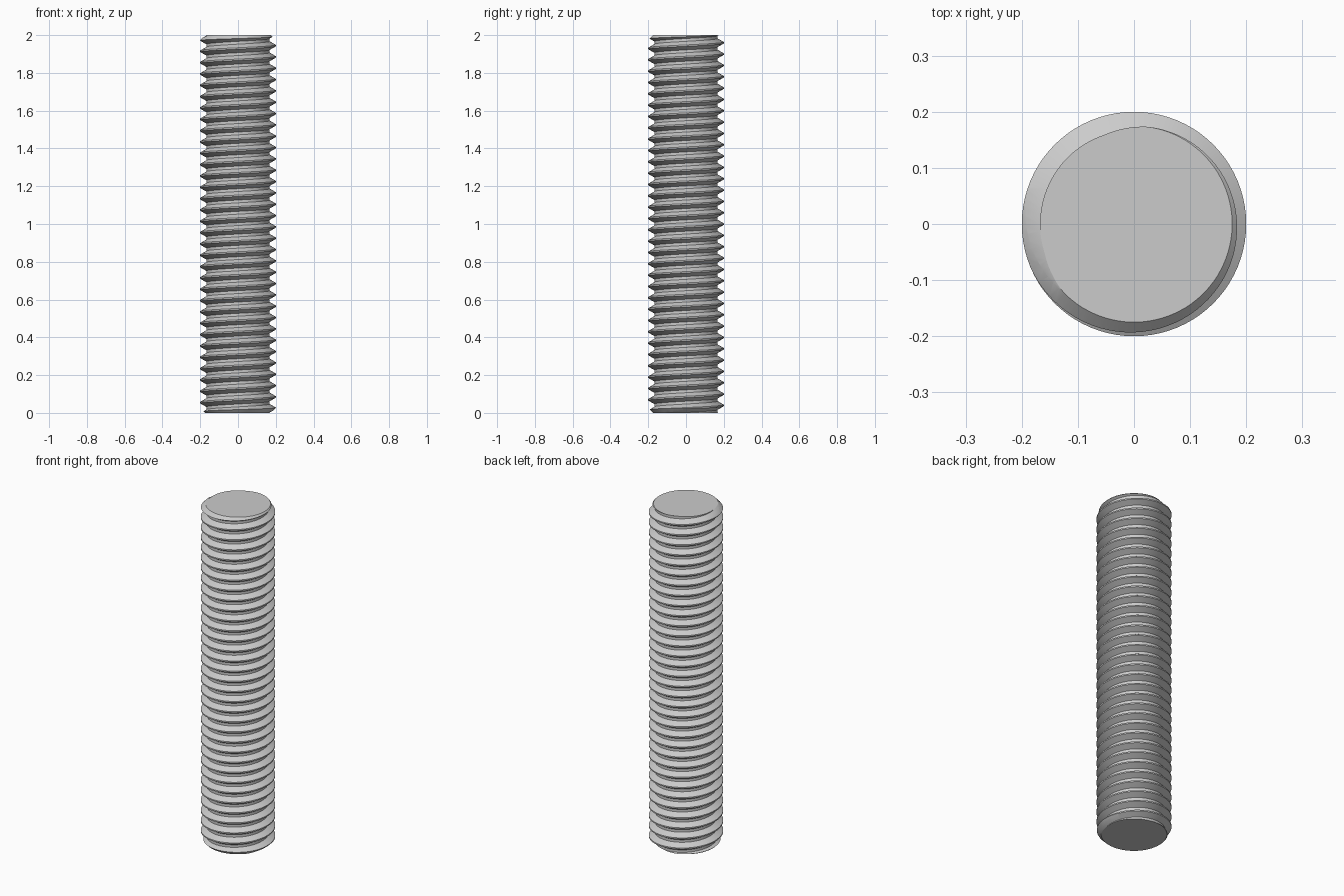
import bpy, bmesh, math
from mathutils import Vector

cube = bpy.data.objects.get("Cube")
if cube:
    bpy.data.objects.remove(cube, do_unlink=True)

LENGTH, CREST, ROOT, PITCH = 2.0, 0.2, 0.1675, 0.06
CHAMFER = 0.175          # radius of the flat end faces
PHASE = 2.0045           # crest height at angle zero, modulo the pitch
SEG = 80                 # steps per turn

# One plain steel colour
steel = bpy.data.materials.new("steel_grey")
steel.use_nodes = True
colour = (0.6, 0.6, 0.6, 1)
steel.diffuse_color = colour
steel.node_tree.nodes["Principled BSDF"].inputs["Base Color"].default_value = colour


def make_object(name, bm):
    bmesh.ops.recalc_face_normals(bm, faces=bm.faces)
    mesh = bpy.data.meshes.new(name)
    bm.to_mesh(mesh)
    bm.free()
    mesh.materials.append(steel)
    obj = bpy.data.objects.new(name, mesh)
    bpy.context.collection.objects.link(obj)
    return obj


# Thread: a trapezoid profile swept up a helix, each turn joined to the next
half_crest = PITCH / 16
half_base = half_crest + (CREST - ROOT) * math.tan(math.radians(30))
profile = [(ROOT, -half_base), (CREST, -half_crest),
           (CREST, half_crest), (ROOT, half_base)]
turns = math.ceil(LENGTH / PITCH) + 6
start = PHASE % PITCH - 3 * PITCH
bm = bmesh.new()
rings = []
for i in range(turns * SEG + 1):
    a = math.tau * i / SEG
    z = start + PITCH * i / SEG
    rings.append([bm.verts.new((r * math.cos(a), r * math.sin(a), z + dz))
                  for r, dz in profile])
for i in range(turns * SEG):
    for j in range(3):
        bm.faces.new((rings[i][j], rings[i + 1][j],
                      rings[i + 1][j + 1], rings[i][j + 1]))
    if i + SEG < turns * SEG:
        bm.faces.new((rings[i][3], rings[i + 1][3],
                      rings[i + 1 + SEG][0], rings[i + SEG][0]))

# Trim the run-outs and close both ends
for height, up in ((-0.03, -1), (LENGTH + 0.03, 1)):
    cut = bmesh.ops.bisect_plane(
        bm, geom=bm.verts[:] + bm.edges[:] + bm.faces[:],
        plane_co=Vector((0, 0, height)), plane_no=Vector((0, 0, up)),
        clear_outer=True)
    bmesh.ops.holes_fill(
        bm, edges=[e for e in bm.edges if e.is_boundary], sides=0)
rod = make_object("threaded_rod", bm)

# Chamfered envelope that shapes the two ends
reach = 0.25
bm = bmesh.new()
outline = [(CHAMFER, 0), (reach, reach - CHAMFER),
           (reach, LENGTH - reach + CHAMFER), (CHAMFER, LENGTH)]
loops = [[bm.verts.new((r * math.cos(math.tau * k / SEG),
                        r * math.sin(math.tau * k / SEG), z))
          for k in range(SEG)] for r, z in outline]
for low, high in zip(loops, loops[1:]):
    for k in range(SEG):
        n = (k + 1) % SEG
        bm.faces.new((low[k], low[n], high[n], high[k]))
bm.faces.new(loops[0][::-1])
bm.faces.new(loops[-1])
envelope = make_object("end_chamfer_cutter", bm)
envelope.hide_render = True

trim = rod.modifiers.new("end_chamfers", 'BOOLEAN')
trim.operation = 'INTERSECT'
trim.solver = 'EXACT'
trim.object = envelope

bpy.ops.object.select_all(action='DESELECT')
rod.select_set(True)
bpy.context.view_layer.objects.active = rod
bpy.ops.object.modifier_apply(modifier=trim.name)
bpy.data.objects.remove(envelope, do_unlink=True)
bpy.ops.object.shade_smooth_by_angle(angle=math.radians(25))
